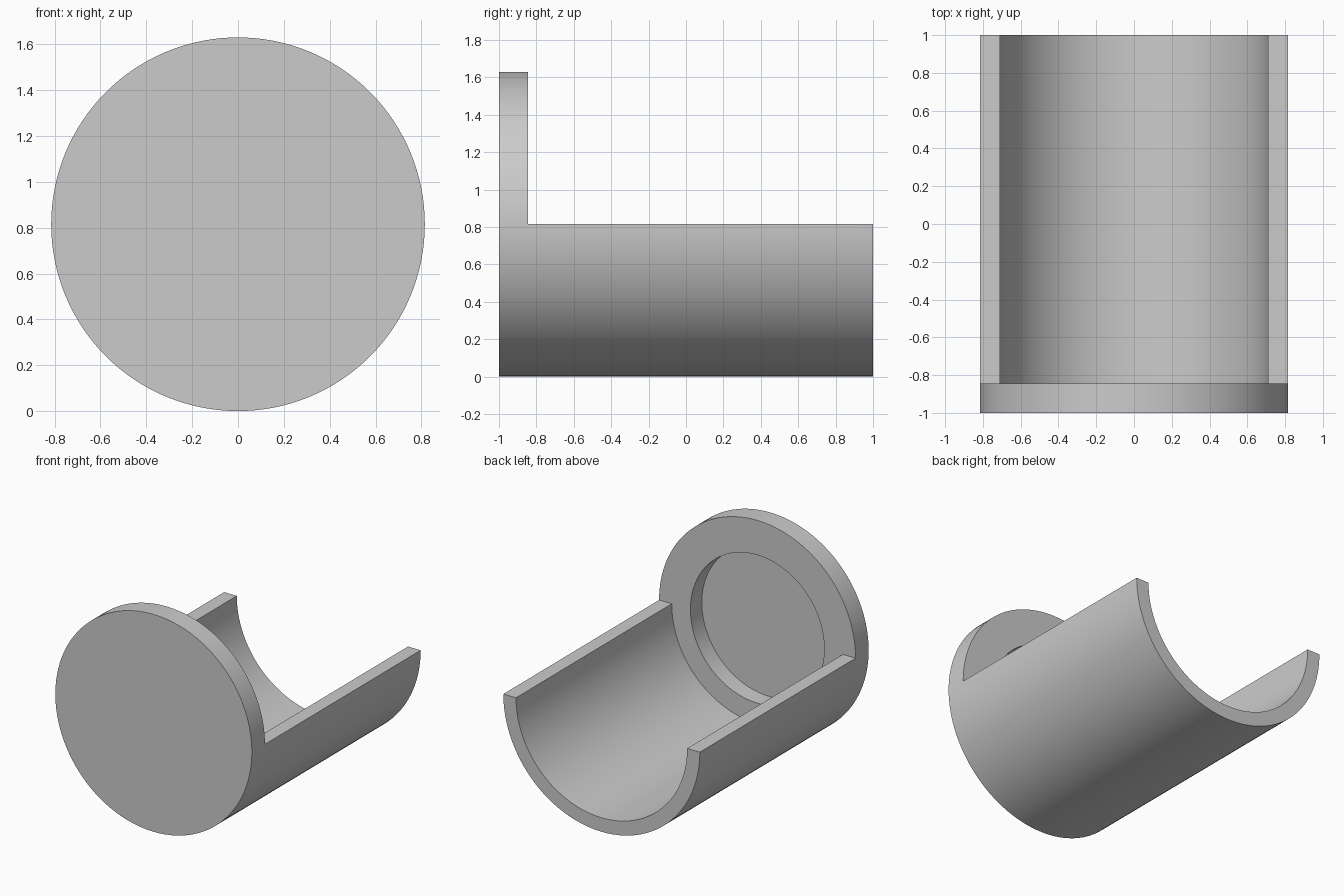
import bpy, bmesh
from math import cos, sin, pi, radians

cube = bpy.data.objects.get("Cube")
if cube:
    bpy.data.objects.remove(cube)

SEGMENTS = 128
OUTER, INNER, RECESS = 0.815, 0.71, 0.555   # radii
FRONT, FLOOR, CAP, BACK = -1.0, -0.98, -0.845, 1.0   # positions along y

bm = bmesh.new()


def ring(radius, y):
    """Circle of vertices around the y axis, starting at +x."""
    angles = [2 * pi * i / SEGMENTS for i in range(SEGMENTS)]
    return [bm.verts.new((radius * cos(a), y, OUTER + radius * sin(a))) for a in angles]


def arc(radius, y):
    """Lower half of a circle, keyed by its position on the full ring."""
    steps = [i % SEGMENTS for i in range(SEGMENTS // 2, SEGMENTS + 1)]
    verts = {}
    for i in steps:
        a = 2 * pi * i / SEGMENTS
        verts[i] = bm.verts.new((radius * cos(a), y, OUTER + radius * sin(a)))
    return verts


def bridge(profile, i):
    """Join one segment of each pair of neighbouring rings."""
    j = (i + 1) % SEGMENTS
    for a, b in zip(profile, profile[1:]):
        bm.faces.new((a[i], a[j], b[j], b[i]))


# End cap rings and trough rings
front, floor = ring(OUTER, FRONT), ring(RECESS, FLOOR)
lip, cap_in, cap_out = ring(RECESS, CAP), ring(INNER, CAP), ring(OUTER, CAP)
end_in, end_out = arc(INNER, BACK), arc(OUTER, BACK)

# Round cap above, half-pipe trough growing out of it below
for i in range(SEGMENTS):
    if i < SEGMENTS // 2:
        bridge([floor, lip, cap_in, cap_out, front], i)
    else:
        bridge([floor, lip, cap_in, end_in, end_out, cap_out, front], i)

# Cap discs and the flat upper edges of the trough
bm.faces.new(front)
bm.faces.new(floor)
for i in (0, SEGMENTS // 2):
    bm.faces.new((cap_in[i], end_in[i], end_out[i], cap_out[i]))
bmesh.ops.recalc_face_normals(bm, faces=bm.faces)

mesh = bpy.data.meshes.new("capped_trough")
bm.to_mesh(mesh)
bm.free()
trough = bpy.data.objects.new("capped_trough", mesh)
bpy.context.collection.objects.link(trough)

# Plain grey material
grey = bpy.data.materials.new("plain grey")
grey.use_nodes = True
colour = (0.6, 0.6, 0.6, 1)
grey.diffuse_color = colour
grey.node_tree.nodes["Principled BSDF"].inputs["Base Color"].default_value = colour
mesh.materials.append(grey)

# Smooth curved walls with sharp rims
bpy.ops.object.select_all(action="DESELECT")
trough.select_set(True)
bpy.context.view_layer.objects.active = trough
bpy.ops.object.shade_smooth_by_angle(angle=radians(30))
